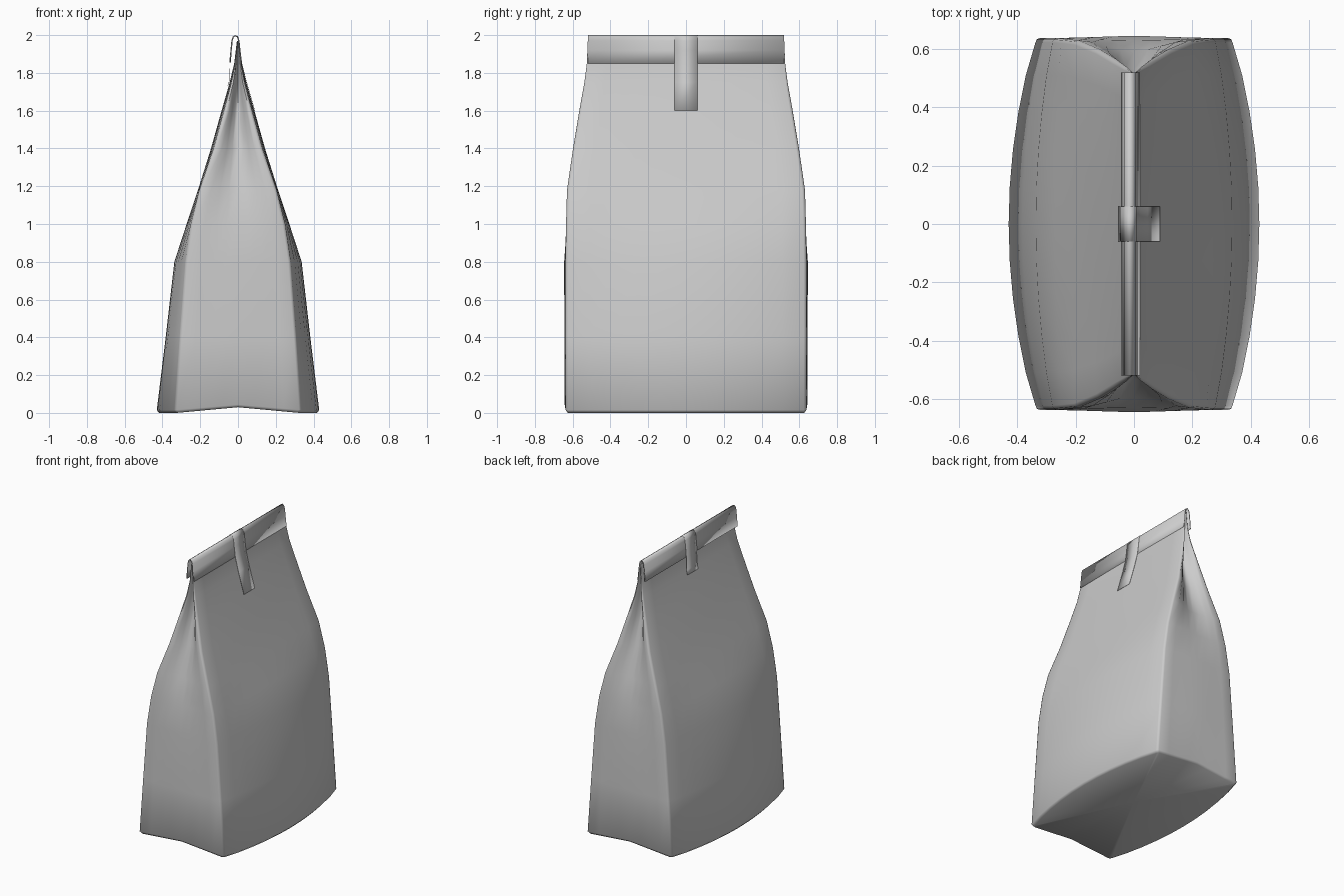
import bpy
import bmesh

cube = bpy.data.objects.get("Cube")
if cube:
    bpy.data.objects.remove(cube, do_unlink=True)

# One paper colour for the whole bag
paper = bpy.data.materials.new("grey_paper")
paper.use_nodes = True
grey = (0.6, 0.6, 0.6, 1)
paper.diffuse_color = grey
paper.node_tree.nodes["Principled BSDF"].inputs["Base Color"].default_value = grey


def make_object(name, bm, angle=0.7):
    bmesh.ops.recalc_face_normals(bm, faces=bm.faces)
    mesh = bpy.data.meshes.new(name)
    bm.to_mesh(mesh)
    bm.free()
    mesh.materials.append(paper)
    obj = bpy.data.objects.new(name, mesh)
    bpy.context.collection.objects.link(obj)
    bpy.ops.object.select_all(action="DESELECT")
    obj.select_set(True)
    bpy.context.view_layer.objects.active = obj
    bpy.ops.object.shade_smooth_by_angle(angle=angle)
    return obj


def quarter(corner_x, corner_y, mid_x, gusset_y):
    """Bulged broad side, rounded corner, then the narrow side to its fold."""
    r = min(0.015, corner_x * 0.3)
    pts = [(corner_x + (mid_x - corner_x) * (1 - t * t), t * corner_y)
           for t in (0, 0.2, 0.4, 0.6, 0.8)]
    pts += [(corner_x, corner_y - r),
            (corner_x - 0.3 * r, corner_y - 0.3 * r),
            (corner_x - r, corner_y)]
    for s in (0.25, 0.5, 0.75, 1):
        ease = s * s * (3 - 2 * s)
        pts.append(((corner_x - r) * (1 - s),
                    corner_y + (gusset_y - corner_y) * ease))
    return pts


def ring(*section):
    q = quarter(*section)
    half = q + [(-x, y) for x, y in reversed(q[:-1])]
    return half + [(x, -y) for x, y in reversed(half[1:-1])]


# Bag body: height, corner x, corner y, bulge x, side fold y
SECTIONS = [
    (0.0, 0.325, 0.628, 0.418, 0.632),
    (0.015, 0.338, 0.638, 0.43, 0.642),
    (0.4, 0.31, 0.638, 0.383, 0.644),
    (0.8, 0.28, 0.638, 0.337, 0.645),
    (1.0, 0.25, 0.635, 0.272, 0.63),
    (1.18, 0.205, 0.63, 0.212, 0.593),
    (1.4, 0.13, 0.598, 0.143, 0.53),
    (1.6, 0.075, 0.565, 0.087, 0.485),
    (1.75, 0.035, 0.538, 0.044, 0.47),
    (1.85, 0.016, 0.525, 0.02, 0.47),
    (1.97, 0.006, 0.52, 0.006, 0.48),
]
bm = bmesh.new()
rings = []
for z, cx, cy, mx, gy in SECTIONS:
    lift = 0.03 * max(0, 1 - z / 0.4)       # base arches along its centre line
    rings.append([bm.verts.new((x, y, z + lift * max(0, 1 - abs(x) / cx)))
                  for x, y in ring(cx, cy, mx, gy)])
count = len(rings[0])
for low, high in zip(rings, rings[1:]):
    for i in range(count):
        j = (i + 1) % count
        bm.faces.new((low[i], low[j], high[j], high[i]))
centre = bm.verts.new((0, 0, 0.03))
for i in range(count):
    bm.faces.new((rings[0][i], centre, rings[0][(i + 1) % count]))
bm.faces.new(rings[-1])
make_object("bag_body", bm, 1.0)


def ribbon(name, path, half_width, thickness):
    """Sheet following an x, z path, drawn out along y."""
    bm = bmesh.new()
    rows = [[bm.verts.new((x, y, z)) for x, z in path]
            for y in (-half_width, half_width)]
    for i in range(len(path) - 1):
        bm.faces.new((rows[0][i], rows[0][i + 1], rows[1][i + 1], rows[1][i]))
    obj = make_object(name, bm)
    solid = obj.modifiers.new("thickness", "SOLIDIFY")
    solid.thickness = thickness
    solid.offset = 0
    return obj


# Rolled top that folds over and hangs on one broad side
ribbon("folded_top", [(0.017, 1.85), (0.009, 1.92), (0.004, 1.97), (-0.003, 1.99),
                      (-0.014, 1.997), (-0.025, 1.99), (-0.031, 1.97),
                      (-0.036, 1.92), (-0.041, 1.855)], 0.52, 0.006)

# Sealing tab wrapped over the fold
ribbon("sealing_tab", [(0.089, 1.6), (0.046, 1.75), (0.021, 1.85), (0.012, 1.92),
                       (0.007, 1.97), (-0.001, 1.993), (-0.014, 1.999),
                       (-0.027, 1.993), (-0.034, 1.97), (-0.039, 1.92),
                       (-0.045, 1.855), (-0.046, 1.76), (-0.054, 1.73)], 0.06, 0.002)
